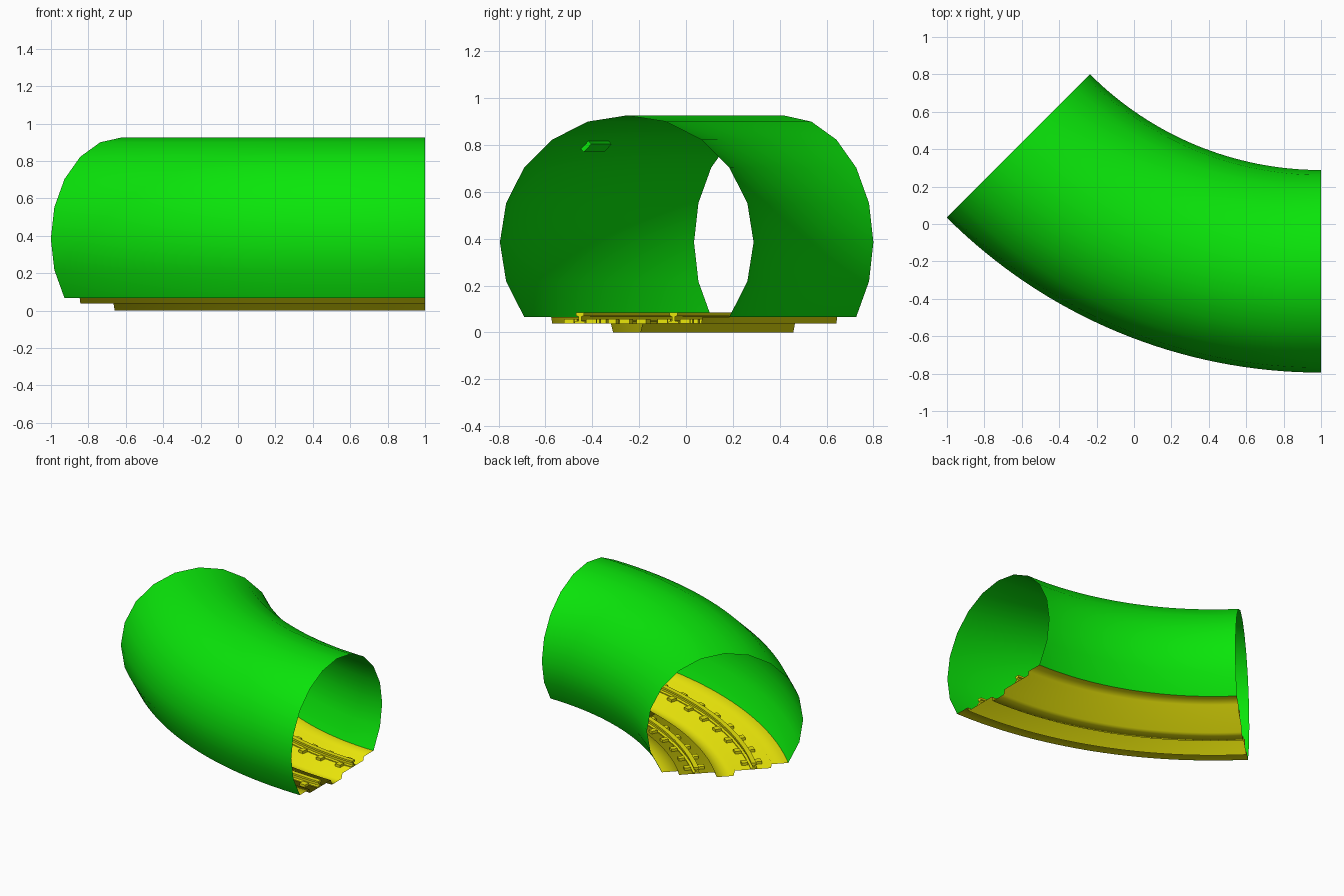
import bpy, bmesh
from math import sin, cos, radians

if "Cube" in bpy.data.objects:
    bpy.data.objects.remove(bpy.data.objects["Cube"])

CX, CY, R = 1.0, 2.035, 2.288      # bend centre and centreline radius
TUBE_R, TUBE_Z = 0.5415, 0.385


def material(name, rgb):
    m = bpy.data.materials.new(name)
    m.diffuse_color = (*rgb, 1)
    m.use_nodes = True
    m.node_tree.nodes["Principled BSDF"].inputs["Base Color"].default_value = m.diffuse_color
    return m


GREEN = material("green", (0.003, 0.79, 0.003))
YELLOW = material("yellow", (0.82, 0.79, 0.003))


def add_sweep(bm, profile, a0, a1, n, closed):
    """Sweep an (offset, z) profile about the bend centre, angles in degrees."""
    rings = []
    for i in range(n + 1):
        a = radians(a0 + (a1 - a0) * i / n)
        rings.append([bm.verts.new((CX - (R + o) * sin(a), CY - (R + o) * cos(a), z))
                      for o, z in profile])
    m = len(profile)
    for r0, r1 in zip(rings, rings[1:]):
        for j in range(m if closed else m - 1):
            k = (j + 1) % m
            bm.faces.new((r0[j], r0[k], r1[k], r1[j]))
    if closed:
        bm.faces.new(rings[0])
        bm.faces.new(rings[-1][::-1])


def finish(name, bm, mat, solid=True, angle=30):
    if solid:
        bmesh.ops.recalc_face_normals(bm, faces=bm.faces)
    me = bpy.data.meshes.new(name)
    bm.to_mesh(me)
    bm.free()
    me.materials.append(mat)
    ob = bpy.data.objects.new(name, me)
    bpy.context.collection.objects.link(ob)
    bpy.ops.object.select_all(action='DESELECT')
    ob.select_set(True)
    bpy.context.view_layer.objects.active = ob
    bpy.ops.object.shade_smooth_by_angle(angle=radians(angle))
    return ob


# tunnel shell: open 20-sided tube, 14 sides kept
bm = bmesh.new()
shell = [(TUBE_R * cos(radians(t)), TUBE_Z + TUBE_R * sin(radians(t)))
         for t in range(-36, 217, 18)]
add_sweep(bm, shell, 0, 45, 32, False)
finish("tunnel_shell", bm, GREEN, solid=False)

# trackbed: thin stepped trough with a central channel, softly shaded
bm = bmesh.new()
half = [(0.438, 0.067), (0.323, 0.067), (0.318, 0.038), (0.068, 0.038), (0.058, 0.0)]
bed = half + [(-o, z) for o, z in reversed(half)]
add_sweep(bm, bed, 0, 45, 32, False)
finish("trackbed", bm, YELLOW, solid=False, angle=180)

for side, label in ((-1, "inner"), (1, "outer")):
    # rail: head, web and foot section
    c = side * 0.2
    right = [(0.022, 0.039), (0.022, 0.046), (0.006, 0.050), (0.006, 0.068),
             (0.017, 0.071), (0.017, 0.085)]
    rail = [(c + o, z) for o, z in right] + [(c - o, z) for o, z in reversed(right)]
    bm = bmesh.new()
    add_sweep(bm, rail, 0, 45, 32, True)
    finish(label + "_rail", bm, YELLOW)

    # rail clips in pairs either side of the rail
    bm = bmesh.new()
    for i in range(10):
        a = 45 * (i + 0.5) / 10
        for s in (-1, 1):
            o = c + s * 0.048
            clip = [(o - 0.022, 0.039), (o + 0.022, 0.039),
                    (o + 0.022, 0.058), (o - 0.022, 0.058)]
            add_sweep(bm, clip, a - 0.55, a + 0.55, 1, True)
    finish(label + "_rail_clips", bm, YELLOW)

    # lamp plate lying against the inside of the sloping roof panel
    bm = bmesh.new()
    lamp = [(side * o, z) for o, z in
            ((0.321, 0.8175), (0.355, 0.7835), (0.342, 0.770), (0.308, 0.804))]
    add_sweep(bm, lamp, 20, 25, 6, True)
    finish(label + "_lamp", bm, GREEN)
